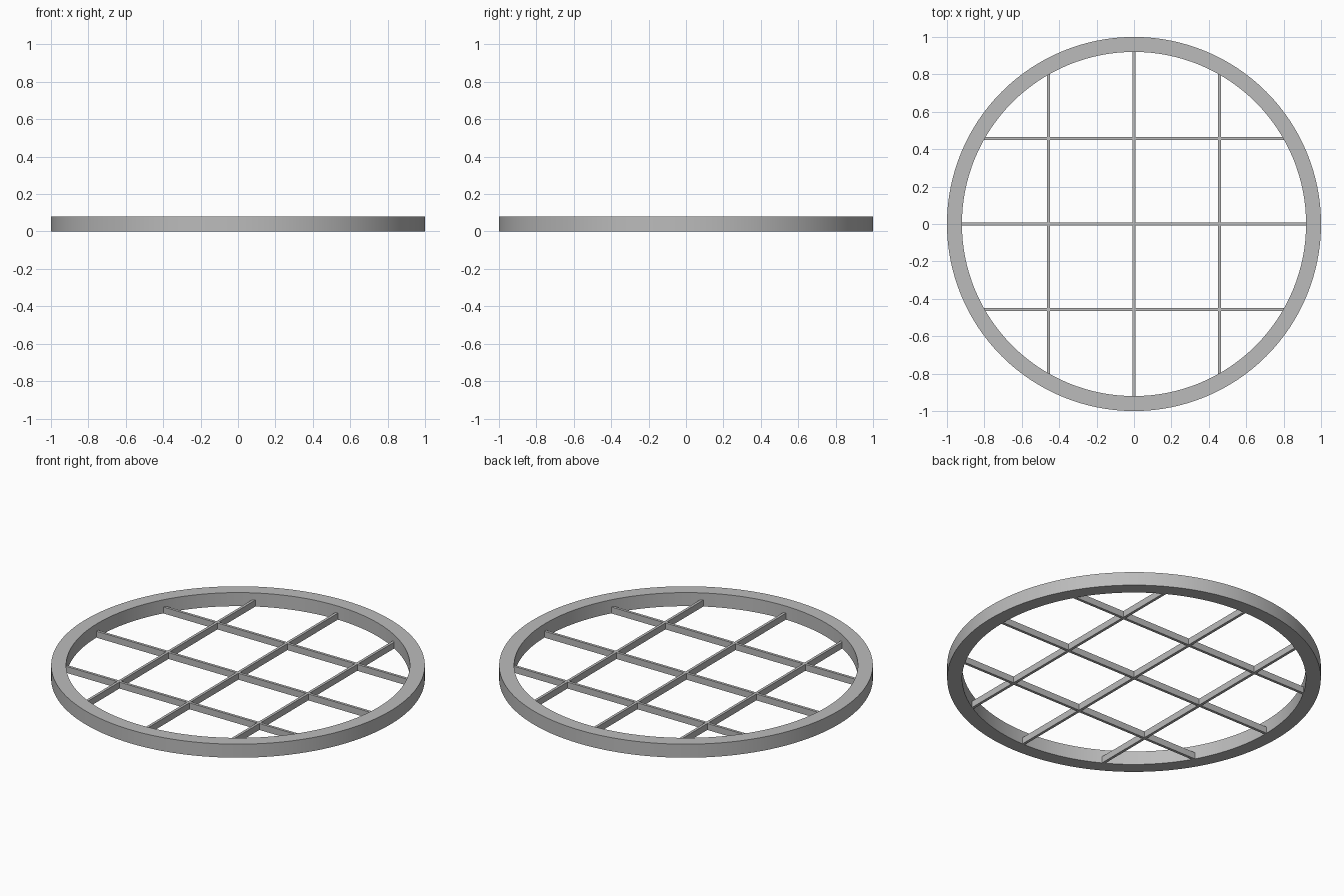
import bpy
import bmesh
import math

cube = bpy.data.objects.get("Cube")
if cube:
    bpy.data.objects.remove(cube, do_unlink=True)

OUTER, INNER, HEIGHT = 1.0, 0.92, 0.08
BAR_WIDTH, BAR_HEIGHT, SPACING = 0.016, 0.038, 0.457
SEGMENTS = 128

grey = bpy.data.materials.new("grey metal")
grey.use_nodes = True
colour = (0.5, 0.5, 0.5, 1)
grey.diffuse_color = colour
grey.node_tree.nodes["Principled BSDF"].inputs["Base Color"].default_value = colour


def add_object(name, bm):
    bmesh.ops.recalc_face_normals(bm, faces=bm.faces)
    mesh = bpy.data.meshes.new(name)
    bm.to_mesh(mesh)
    bm.free()
    mesh.materials.append(grey)
    obj = bpy.data.objects.new(name, mesh)
    bpy.context.collection.objects.link(obj)
    return obj


# Outer rim: a rectangular section spun around the z axis
bm = bmesh.new()
section = [(INNER, 0), (OUTER, 0), (OUTER, HEIGHT), (INNER, HEIGHT)]
verts = [bm.verts.new((r, 0, z)) for r, z in section]
edges = [bm.edges.new((verts[i], verts[i - 1])) for i in range(len(verts))]
bmesh.ops.spin(bm, geom=verts + edges, cent=(0, 0, 0), axis=(0, 0, 1),
               angle=math.tau, steps=SEGMENTS)
bmesh.ops.remove_doubles(bm, verts=bm.verts, dist=0.0001)
rim = add_object("rim", bm)
bpy.context.view_layer.objects.active = rim
rim.select_set(True)
bpy.ops.object.shade_smooth_by_angle(angle=math.radians(30))
rim.select_set(False)


# Lattice bars: three each way, in the lower half of the rim
def add_bar(name, offset, angle):
    bm = bmesh.new()
    bmesh.ops.create_cube(bm, size=1)
    # The ends run just inside the rim
    half = math.sqrt(INNER ** 2 - offset ** 2) + 0.008
    for v in bm.verts:
        v.co.x *= 2 * half
        v.co.y = v.co.y * BAR_WIDTH + offset
        v.co.z = (v.co.z + 0.5) * BAR_HEIGHT
    add_object(name, bm).rotation_euler.z = angle


for direction, angle in (("cross", 0), ("lengthwise", math.pi / 2)):
    for place, step in (("first", -1), ("middle", 0), ("last", 1)):
        add_bar(f"{direction}_bar_{place}", step * SPACING, angle)
